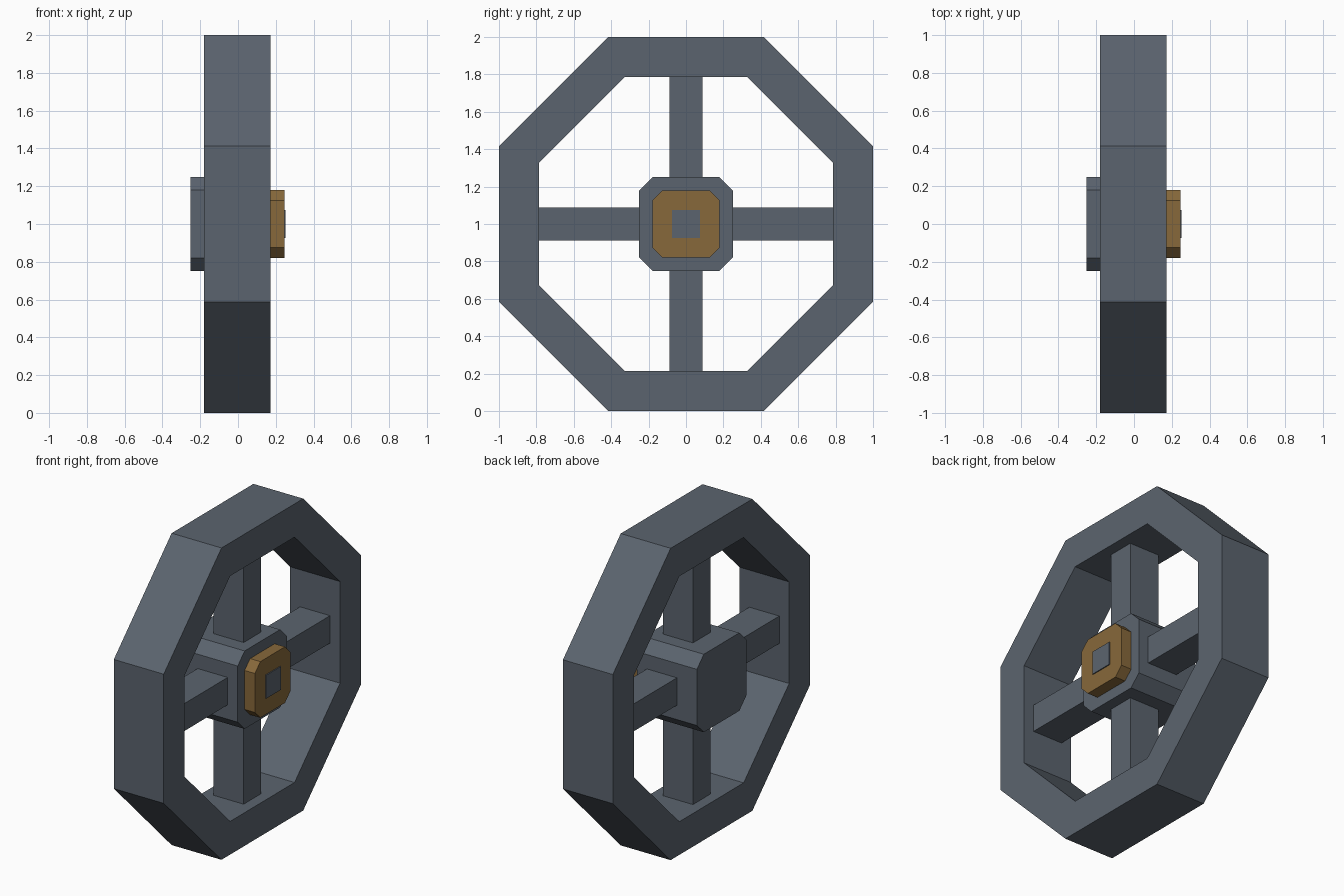
import bpy
import bmesh
from math import cos, sin, pi
from mathutils import Matrix

cube = bpy.data.objects.get("Cube")
if cube:
    bpy.data.objects.remove(cube, do_unlink=True)


def make_material(name, rgb):
    mat = bpy.data.materials.new(name)
    mat.use_nodes = True
    mat.diffuse_color = (*rgb, 1)
    mat.node_tree.nodes["Principled BSDF"].inputs["Base Color"].default_value = (*rgb, 1)
    return mat


slate = make_material("slate_grey", (0.105, 0.127, 0.157))
bronze = make_material("bronze_brown", (0.245, 0.14, 0.043))
CENTRE = Matrix.Translation((0, 0, 1))


def finish(name, bm, mat):
    bmesh.ops.recalc_face_normals(bm, faces=bm.faces)
    mesh = bpy.data.meshes.new(name)
    bm.to_mesh(mesh)
    bm.free()
    mesh.materials.append(mat)
    obj = bpy.data.objects.new(name, mesh)
    obj.matrix_world = CENTRE
    bpy.context.collection.objects.link(obj)
    return obj


def octagon(half, flat):
    """Square outline with cut corners, in the yz plane."""
    return [(half, -flat), (half, flat), (flat, half), (-flat, half),
            (-half, flat), (-half, -flat), (-flat, -half), (flat, -half)]


def prism(name, outline, x0, x1, mat):
    bm = bmesh.new()
    face = bm.faces.new([bm.verts.new((x0, y, z)) for y, z in outline])
    out = bmesh.ops.extrude_face_region(bm, geom=[face], use_keep_orig=True)
    moved = [v for v in out["geom"] if isinstance(v, bmesh.types.BMVert)]
    bmesh.ops.translate(bm, verts=moved, vec=(x1 - x0, 0, 0))
    return finish(name, bm, mat)


def box(name, x, y, z, mat, turn=0):
    """Box from (min, max) ranges, turned about the axle."""
    bm = bmesh.new()
    bmesh.ops.create_cube(bm, size=1)
    for v in bm.verts:
        v.co = [r[0] if c < 0 else r[1] for c, r in zip(v.co, (x, y, z))]
    bmesh.ops.rotate(bm, verts=bm.verts, matrix=Matrix.Rotation(turn, 3, 'X'))
    return finish(name, bm, mat)


# Rim: rectangular section swept round eight corners
bm = bmesh.new()
rim_back, rim_front = -0.181, 0.173
section = [(rim_back, 1), (rim_front, 1), (rim_front, 0.787), (rim_back, 0.787)]
rings = []
for i in range(8):
    a = (i + 0.5) * pi / 4
    k = 1 / cos(pi / 8)
    rings.append([bm.verts.new((x, r * k * cos(a), r * k * sin(a))) for x, r in section])
for i in range(8):
    p, q = rings[i], rings[(i + 1) % 8]
    for j in range(4):
        n = (j + 1) % 4
        bm.faces.new((p[j], p[n], q[n], q[j]))
finish("rim", bm, slate)

# Four spokes from hub to rim
for i, side in enumerate(("top", "right", "bottom", "left")):
    box(f"spoke_{side}", (-0.111, 0.102), (-0.088, 0.088), (0.2, 0.79), slate, i * pi / 2)

# Hub, cap and square axle end
prism("hub", octagon(0.25, 0.18), -0.2525, rim_front, slate)
prism("hub_cap", octagon(0.18, 0.125), rim_front, 0.246, bronze)
box("axle_end", (0.24, 0.2525), (-0.075, 0.075), (-0.075, 0.075), slate)
